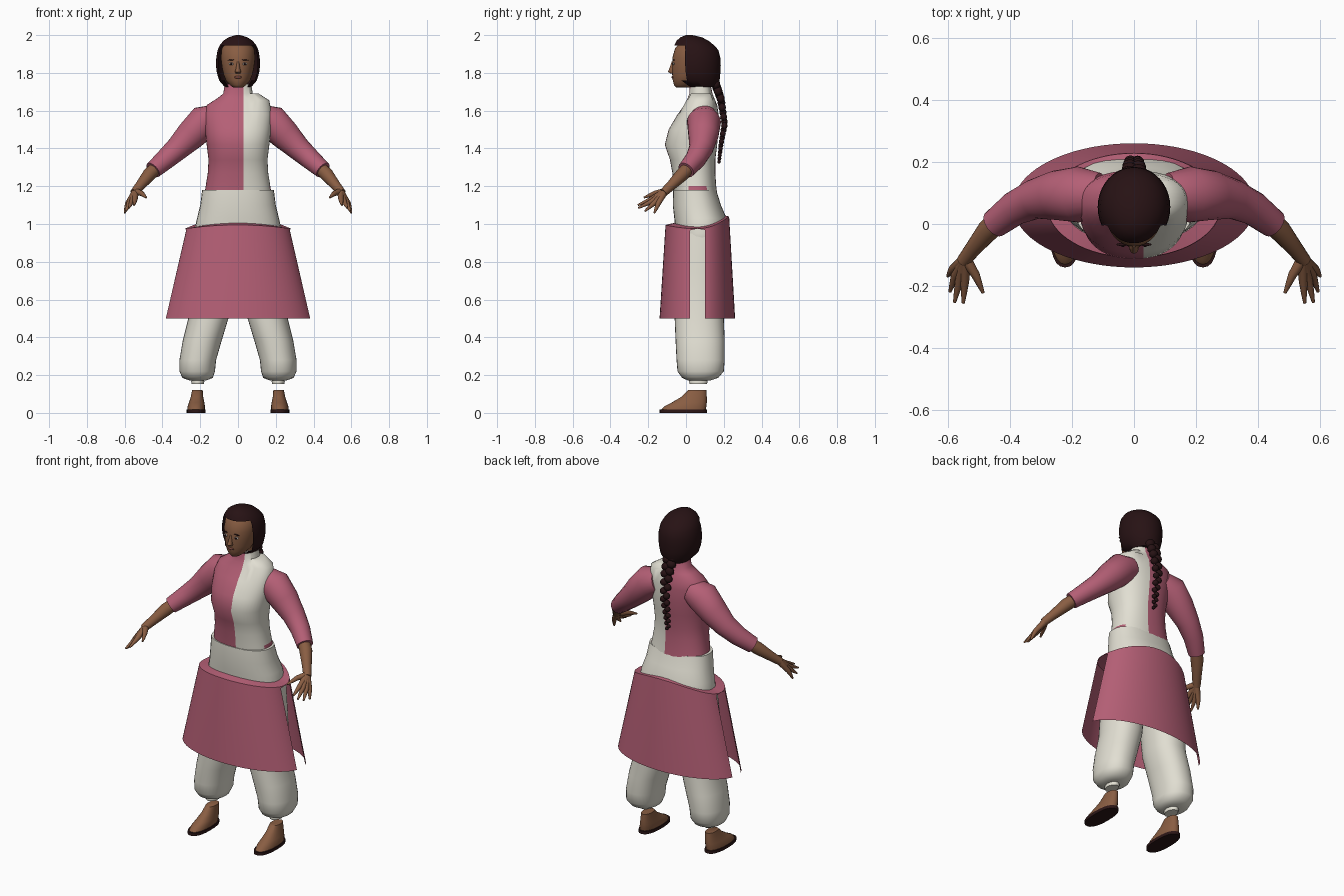
import bpy, bmesh, math
from mathutils import Vector

cube = bpy.data.objects.get("Cube")
if cube:
    bpy.data.objects.remove(cube)


def material(name, rgb):
    m = bpy.data.materials.new(name)
    m.use_nodes = True
    m.diffuse_color = (*rgb, 1)
    m.node_tree.nodes["Principled BSDF"].inputs["Base Color"].default_value = (*rgb, 1)
    return m


pink = material("rose cloth", (0.46, 0.115, 0.18))
white = material("cream cloth", (0.76, 0.74, 0.65))
skin = material("brown skin", (0.25, 0.11, 0.055))
dark = material("dark brown hair", (0.02, 0.006, 0.007))
sole_mat = material("dark sole", (0.025, 0.008, 0.008))
lip_mat = material("lip", (0.2, 0.065, 0.05))
eye_mat = material("eye white", (0.6, 0.55, 0.5))
SIDES = (("left", 1), ("right", -1))


def finish(name, bm, mats, angle=50):
    bmesh.ops.recalc_face_normals(bm, faces=bm.faces)
    mesh = bpy.data.meshes.new(name)
    bm.to_mesh(mesh)
    bm.free()
    ob = bpy.data.objects.new(name, mesh)
    bpy.context.collection.objects.link(ob)
    for m in mats:
        mesh.materials.append(m)
    bpy.ops.object.select_all(action="DESELECT")
    ob.select_set(True)
    bpy.context.view_layer.objects.active = ob
    bpy.ops.object.shade_smooth_by_angle(angle=math.radians(angle))
    return ob


def bridge(bm, rows, closed=True):
    """Join successive rows of points with quads."""
    rows = [[bm.verts.new(p) for p in row] for row in rows]
    n = len(rows[0])
    for a, b in zip(rows, rows[1:]):
        for i in range(n if closed else n - 1):
            j = (i + 1) % n
            bm.faces.new((a[i], a[j], b[j], b[i]))
    return rows


def loft_mesh(rings, n=32, e=2.0, side=1, caps=True):
    """Rings are (z, centre x, half width, front y, back y)."""
    def ring(z, cx, rx, yf, yb):
        out = []
        for i in range(n):
            t = math.tau * i / n
            c, s = math.cos(t), math.sin(t)
            u = math.copysign(abs(c) ** (2 / e), c)
            v = math.copysign(abs(s) ** (2 / e), s)
            out.append((side * (cx + rx * u), (yf + yb) / 2 + (yb - yf) / 2 * v, z))
        return out
    bm = bmesh.new()
    rows = bridge(bm, [ring(*r) for r in rings])
    if caps:
        bm.faces.new(rows[0])
        bm.faces.new(rows[-1])
    return bm


def loft(name, rings, mat, **kw):
    return finish(name, loft_mesh(rings, **kw), [mat])


def sweep(name, points, mat, side=1, n=14):
    """Round tube through (x, y, z, radius) points."""
    pos = [Vector((side * p[0], p[1], p[2])) for p in points]
    rows = []
    for i, p in enumerate(pos):
        d = pos[min(i + 1, len(pos) - 1)] - pos[max(i - 1, 0)]
        q = d.to_track_quat("Z", "Y")
        r = points[i][3]
        rows.append([p + q @ Vector((r * math.cos(math.tau * k / n), r * math.sin(math.tau * k / n), 0))
                     for k in range(n)])
    bm = bmesh.new()
    rows = bridge(bm, rows)
    bm.faces.new(rows[0])
    bm.faces.new(rows[-1])
    return finish(name, bm, [mat])


def blob(name, centre, size, mat, tilt=0):
    bm = bmesh.new()
    bmesh.ops.create_uvsphere(bm, u_segments=14, v_segments=8, radius=1)
    bmesh.ops.scale(bm, vec=size, verts=bm.verts)
    ob = finish(name, bm, [mat])
    ob.location = centre
    ob.rotation_euler = (0, tilt, 0)
    return ob


# Bodice: rose on the right half, cream on the left half
bm = loft_mesh([(1.16, 0, .178, -.062, .165), (1.2, 0, .171, -.066, .16), (1.27, 0, .16, -.072, .155),
                (1.34, 0, .156, -.085, .155), (1.42, 0, .166, -.112, .165), (1.5, 0, .175, -.092, .172),
                (1.58, 0, .18, -.045, .172), (1.63, 0, .165, -.008, .165), (1.665, 0, .11, .008, .15),
                (1.69, 0, .078, .018, .14), (1.74, 0, .07, .02, .13)], n=48, e=2.3, caps=False)
bmesh.ops.bisect_plane(bm, geom=bm.verts[:] + bm.edges[:] + bm.faces[:],
                       plane_co=(.03, 0, 0), plane_no=(1, 0, 0))
for v in bm.verts:
    if v.co.x > .08 and v.co.z > 1.6:
        v.co.z += .025
for f in bm.faces:
    c = f.calc_center_median()
    hem_peek = c.z < 1.2 and .02 < c.y < .11
    f.material_index = 1 if c.x > .03 and not hem_peek else 0
finish("bodice", bm, [pink, white])

# Trousers
loft("trouser_hips", [(1.18, 0, .19, -.068, .16), (1.1, 0, .2, -.07, .185), (1.03, 0, .217, -.062, .215),
                      (.95, 0, .235, -.055, .22), (.88, 0, .225, -.045, .205), (.84, 0, .19, -.02, .18)],
     white, e=2.3)
for label, s in SIDES:
    loft(label + "_trouser_leg",
         [(.95, .115, .115, -.05, .21), (.75, .135, .112, -.06, .205), (.5, .157, .106, -.06, .2),
          (.38, .19, .103, -.055, .205), (.28, .213, .097, -.05, .205), (.22, .216, .094, -.045, .2),
          (.185, .214, .08, -.02, .17), (.172, .213, .045, .01, .13)], white, side=s, e=2.2)
    loft(label + "_ankle_cuff", [(.178, .213, .03, .02, .11), (.166, .213, .035, .015, .115),
                                 (.152, .213, .032, .02, .11)], white, side=s, n=20)

    # Feet and sandals
    loft(label + "_foot", [(.12, .215, .028, .012, .108), (.085, .217, .033, -.025, .11),
                           (.055, .219, .041, -.075, .11), (.035, .221, .046, -.115, .108),
                           (.018, .222, .046, -.13, .105)], skin, side=s, n=24, e=2.2)
    loft(label + "_sole", [(.018, .222, .05, -.14, .112), (0, .222, .05, -.14, .112)],
         sole_mat, side=s, n=24, e=2.4)

# Skirt: front and back panels, joined at the waist, slit below at both sides
for label, d, rise in (("front", -1, .02), ("back", 1, .065)):
    rows = []
    for z, rx, ry, gap, lift in ((.985, .225, .125, 0, 1), (.975, .28, .168, 0, 1),
                                 (.965, .282, .169, .04, 1), (.5, .39, .2, .04, 0)):
        a = math.asin(gap / ry)
        row = []
        for i in range(33):
            t = a + (math.pi - 2 * a) * i / 32
            row.append((rx * math.cos(t), .06 + d * ry * math.sin(t), z + lift * rise * math.sin(t) ** 2))
        rows.append(row)
    bm = bmesh.new()
    bridge(bm, rows, closed=False)
    finish(label + "_skirt_panel", bm, [pink])

# Arms and hands
WRIST = (.543, -.112, 1.172, .019)
FINGERS = {"index": ((.545, -.185, 1.13), (.55, -.255, 1.1)),
           "middle": ((.562, -.18, 1.12), (.578, -.252, 1.085)),
           "ring": ((.576, -.166, 1.112), (.593, -.218, 1.068)),
           "little": ((.585, -.147, 1.108), (.6, -.168, 1.058)),
           "thumb": ((.51, -.165, 1.162), (.486, -.222, 1.14))}
for label, s in SIDES:
    sweep(label + "_sleeve", [(.11, .095, 1.565, .07), (.18, .095, 1.54, .09), (.25, .092, 1.47, .08),
                              (.32, .08, 1.4, .064), (.385, .05, 1.342, .055), (.45, 0, 1.285, .046)],
          pink, s, 24)
    sweep(label + "_forearm", [(.42, .025, 1.31, .034), (.47, -.02, 1.262, .036),
                               (.515, -.075, 1.207, .027), (.55, -.12, 1.165, .022)], skin, s, 18)
    for finger, (knuckle, tip) in FINGERS.items():
        mid = [(a + b) / 2 for a, b in zip(knuckle, tip)]
        sweep(f"{label}_{finger}_finger", [WRIST, (*knuckle, .014), (*mid, .01), (*tip, .005)], skin, s, 10)

# Head
loft("neck", [(1.64, 0, .05, .03, .12), (1.8, 0, .045, .01, .11)], skin, n=20)
loft("head", [(1.722, 0, .025, -.052, .02), (1.735, 0, .042, -.063, .05), (1.76, 0, .064, -.07, .09),
              (1.79, 0, .076, -.073, .12), (1.83, 0, .085, -.074, .13), (1.88, 0, .091, -.072, .14),
              (1.93, 0, .086, -.058, .13), (1.97, 0, .055, -.02, .09)], skin)
loft("nose", [(1.796, 0, .012, -.082, -.05), (1.806, 0, .016, -.096, -.05),
              (1.825, 0, .011, -.088, -.05), (1.86, 0, .007, -.076, -.05)], skin, n=14)
blob("lips", (0, -.07, 1.777), (.02, .007, .007), lip_mat)
for label, s in SIDES:
    blob(label + "_eye", (s * .036, -.066, 1.848), (.014, .005, .007), eye_mat)
    blob(label + "_iris", (s * .036, -.07, 1.848), (.006, .004, .006), dark)
    blob(label + "_brow", (s * .038, -.066, 1.868), (.019, .005, .003), dark, s * .1)

# Hair, open around the face
bm = loft_mesh([(2.0, 0, .012, .0, .035), (1.988, 0, .05, -.03, .085), (1.97, 0, .078, -.05, .12),
                (1.945, 0, .097, -.062, .15), (1.92, 0, .108, -.07, .172), (1.88, 0, .115, -.075, .182),
                (1.84, 0, .117, -.075, .184), (1.8, 0, .112, -.07, .182), (1.76, 0, .1, -.06, .178),
                (1.725, 0, .07, .0, .16)], n=40)
face = [f for f in bm.faces if f.calc_center_median().y < .004 - .25 * max(0, f.calc_center_median().z - 1.9)
        and f.calc_center_median().z < 1.94]
bmesh.ops.delete(bm, geom=face, context="FACES")
finish("hair", bm, [dark])

# Braid of overlapping strands
path = [Vector(p) for p in ((0, .15, 1.76), (0, .185, 1.66), (0, .205, 1.53), (0, .185, 1.42), (0, .175, 1.33))]
COUNT = 22
for i in range(COUNT):
    u = i / (COUNT - 1) * (len(path) - 1)
    k = min(int(u), len(path) - 2)
    p = path[k].lerp(path[k + 1], u - k)
    r = .03 - .019 * i / (COUNT - 1)
    s = 1 if i % 2 else -1
    blob(f"braid_strand_{i + 1}", p + Vector((s * r * .55, 0, 0)), (r, r * .85, r * .9), dark, s * .6)
